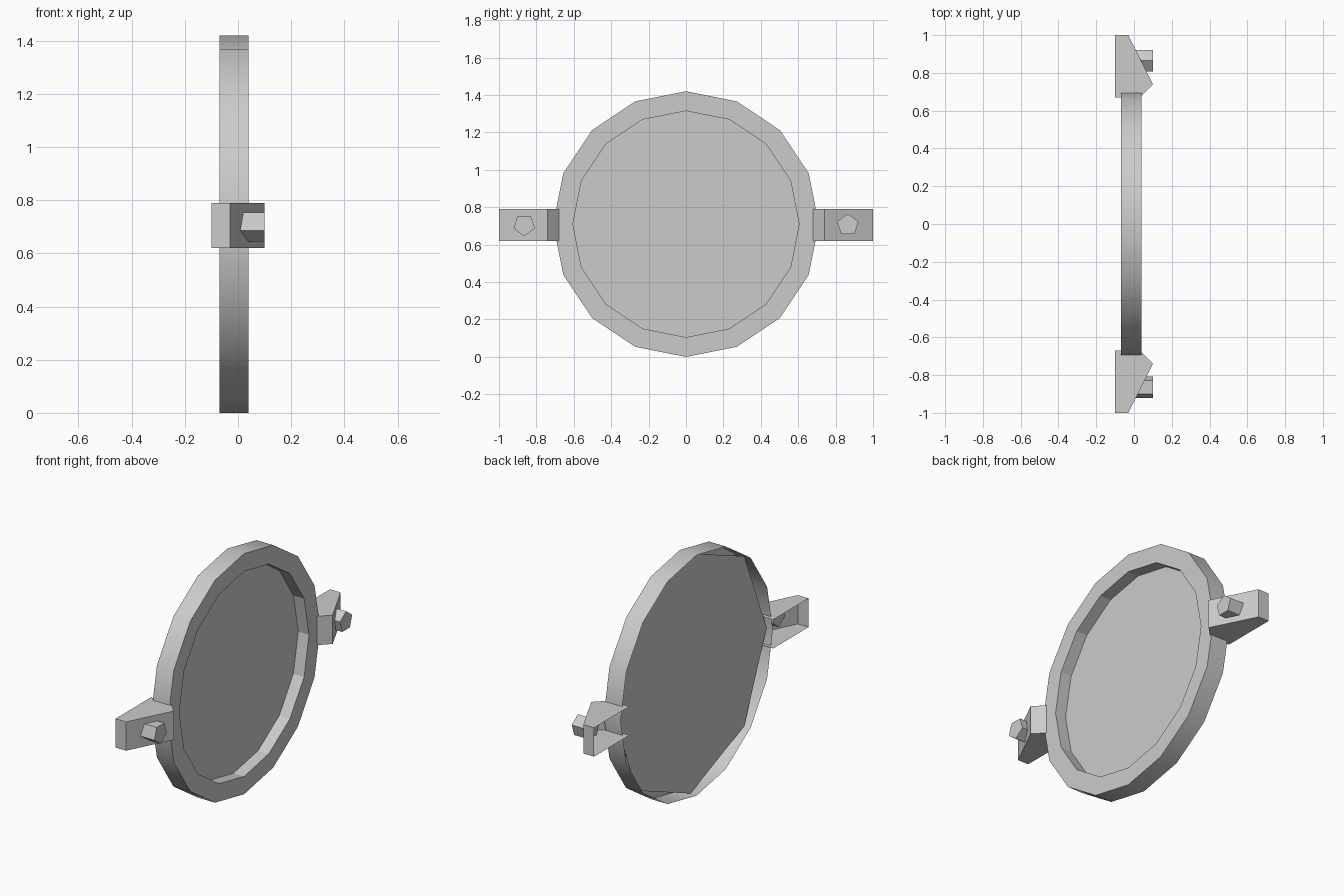
import bpy
import bmesh
from math import sin, cos, pi
from mathutils import Matrix, Vector

cube = bpy.data.objects.get("Cube")
if cube:
    bpy.data.objects.remove(cube, do_unlink=True)

grey = bpy.data.materials.new("plain grey")
grey.use_nodes = True
colour = (0.6, 0.6, 0.6, 1)
grey.diffuse_color = colour
grey.node_tree.nodes["Principled BSDF"].inputs["Base Color"].default_value = colour

RADIUS, HOLE = 0.71, 0.605
BACK, PANEL, FRONT = -0.07, -0.03, 0.04
BRACKET_Z = 0.705


def finish(bm, name, smooth=False):
    mesh = bpy.data.meshes.new(name)
    bm.to_mesh(mesh)
    bm.free()
    mesh.materials.append(grey)
    obj = bpy.data.objects.new(name, mesh)
    bpy.context.collection.objects.link(obj)
    if smooth:
        bpy.ops.object.select_all(action='DESELECT')
        obj.select_set(True)
        bpy.context.view_layer.objects.active = obj
        bpy.ops.object.shade_smooth_by_angle()
    return obj


def ring(bm, x, r, sides, y=0, z=RADIUS):
    """Circle of vertices around the x axis."""
    angles = [2 * pi * i / sides for i in range(sides)]
    return [bm.verts.new((x, y + r * sin(a), z + r * cos(a))) for a in angles]


def bridge(bm, a, b):
    for i in range(len(a)):
        j = (i + 1) % len(a)
        bm.faces.new((a[i], a[j], b[j], b[i]))


# Outer rim: side band and flat front border, open at the back
bm = bmesh.new()
front = ring(bm, FRONT, RADIUS, 16)
bridge(bm, front, ring(bm, BACK, RADIUS, 16))
bridge(bm, ring(bm, FRONT, HOLE, 16), front)
finish(bm, "outer_rim", smooth=True)

# Wall of the front recess
bm = bmesh.new()
bridge(bm, ring(bm, PANEL, HOLE, 16), ring(bm, FRONT, HOLE, 16))
finish(bm, "recess_wall")

# Eight-sided panel behind the recess
bm = bmesh.new()
bm.faces.new(ring(bm, PANEL, RADIUS - 0.002, 8)[::-1])
finish(bm, "recessed_panel")

# Hollow bracket and five-sided bolt, repeated by a half turn about x
profile = [(-0.10, 1), (-0.03, 1), (0.10, 0.74), (0.03, 0.67), (-0.10, 0.67)]
pivot = Vector((0, 0, BRACKET_Z))
half_turn = (Matrix.Translation(pivot) @ Matrix.Rotation(pi, 4, 'X')
             @ Matrix.Translation(-pivot))

for side, placement in (("back", Matrix.Identity(4)), ("front", half_turn)):
    bm = bmesh.new()
    top, bottom = [[bm.verts.new((x, y, BRACKET_Z + h)) for x, y in profile]
                   for h in (0.085, -0.085)]
    bm.faces.new(top[::-1])
    bm.faces.new(bottom)
    for i in range(3):
        bm.faces.new((top[i], top[i + 1], bottom[i + 1], bottom[i]))
    bm.transform(placement)
    finish(bm, side + "_bracket")

    bm = bmesh.new()
    cap = ring(bm, 0.10, 0.06, 5, 0.865, BRACKET_Z)
    base = ring(bm, 0, 0.06, 5, 0.865, BRACKET_Z)
    bridge(bm, cap, base)
    bm.faces.new(cap[::-1])
    bm.faces.new(base)
    bm.transform(placement)
    finish(bm, side + "_bolt")
